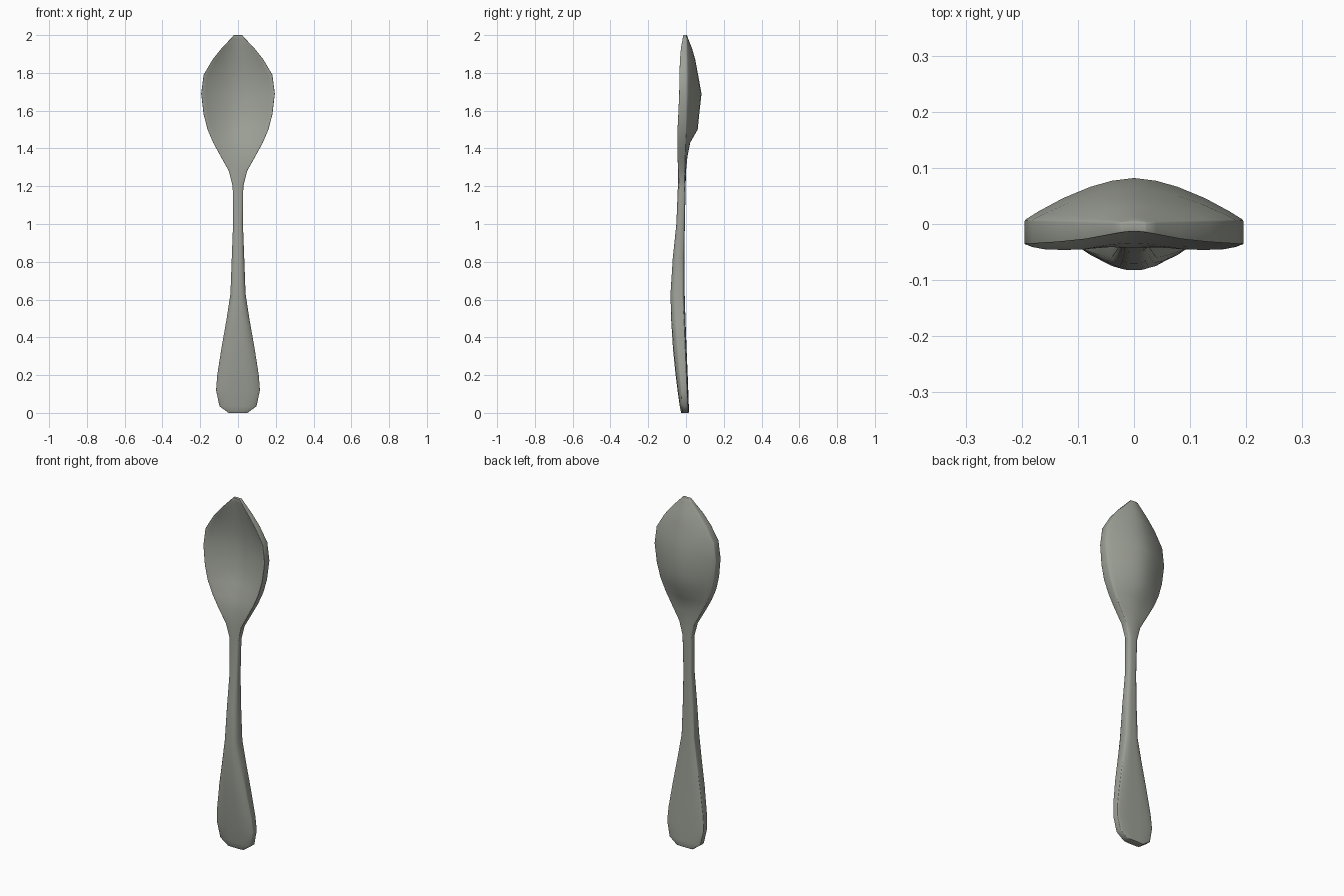
import bpy, bmesh, math

if "Cube" in bpy.data.objects:
    bpy.data.objects.remove(bpy.data.objects["Cube"])

# Stations: height, half width, front edge y, front centre y, back edge y, back centre y
STATIONS = [
    (0.00, .050, -.022, -.026, .012, .015),
    (0.035, .098, -.022, -.033, .010, .015),
    (0.12, .116, -.026, -.045, .006, .012),
    (0.20, .110, -.034, -.055, .002, .009),
    (0.34, .088, -.046, -.069, -.004, .003),
    (0.50, .060, -.056, -.079, -.011, -.003),
    (0.63, .040, -.060, -.082, -.018, -.007),
    (0.82, .033, -.050, -.070, -.019, -.009),
    (1.00, .026, -.040, -.051, -.014, -.006),
    (1.20, .028, -.036, -.043, -.009, -.002),
    (1.28, .048, -.041, -.042, -.006, .000),
    (1.36, .093, -.046, -.034, -.004, .008),
    (1.43, .131, -.047, -.020, -.001, .022),
    (1.50, .161, -.046, .010, .002, .062),
    (1.58, .182, -.042, .028, .005, .070),
    (1.69, .195, -.037, .038, .007, .082),
    (1.79, .182, -.036, .030, .007, .064),
    (1.87, .135, -.033, .014, .006, .049),
    (1.93, .087, -.028, .002, .005, .032),
    (1.98, .040, -.019, -.010, .004, .012),
    (2.00, .022, -.015, -.014, .003, .005),
]
COLUMNS = [-1, -.87, -.65, -.4, -.2, 0, .2, .4, .65, .87, 1]


def section(z, w, fe, fc, be, bc):
    """Closed outline: across the front face, then returning along the back."""
    power = 1.7 if z > 1.25 else 4      # curved bowl, flat-faced handle
    crown = lambda u: 1 - abs(u) ** power
    front = [(u * w, fe + (fc - fe) * crown(u), z) for u in COLUMNS]
    back = [(u * w, be + (bc - be) * crown(u), z) for u in reversed(COLUMNS)]
    return front + back


# Spoon: one continuous loft from handle end to bowl tip
bm = bmesh.new()
rings = [[bm.verts.new(p) for p in section(*s)] for s in STATIONS]
for a, b in zip(rings, rings[1:]):
    for i in range(len(a)):
        j = (i + 1) % len(a)
        bm.faces.new((a[i], a[j], b[j], b[i]))

# Strip caps at both ends
for ring in (rings[0], rings[-1]):
    n = len(ring)
    for i in range(n // 2 - 1):
        bm.faces.new((ring[i], ring[i + 1], ring[n - 2 - i], ring[n - 1 - i]))
bmesh.ops.recalc_face_normals(bm, faces=bm.faces)

mesh = bpy.data.meshes.new("spoon")
bm.to_mesh(mesh)
bm.free()
spoon = bpy.data.objects.new("spoon", mesh)
bpy.context.collection.objects.link(spoon)

# Dark metal colour
metal = bpy.data.materials.new("dark_metal")
metal.diffuse_color = (.34, .355, .31, 1)
metal.use_nodes = True
metal.node_tree.nodes["Principled BSDF"].inputs["Base Color"].default_value = metal.diffuse_color
mesh.materials.append(metal)

# Softened rim and smooth shading all round
bevel = spoon.modifiers.new("soft_edges", 'BEVEL')
bevel.width = 0.006
bevel.segments = 2
bevel.limit_method = 'ANGLE'
bevel.angle_limit = 0.9
bpy.context.view_layer.objects.active = spoon
spoon.select_set(True)
bpy.ops.object.shade_smooth_by_angle(angle=math.pi)
